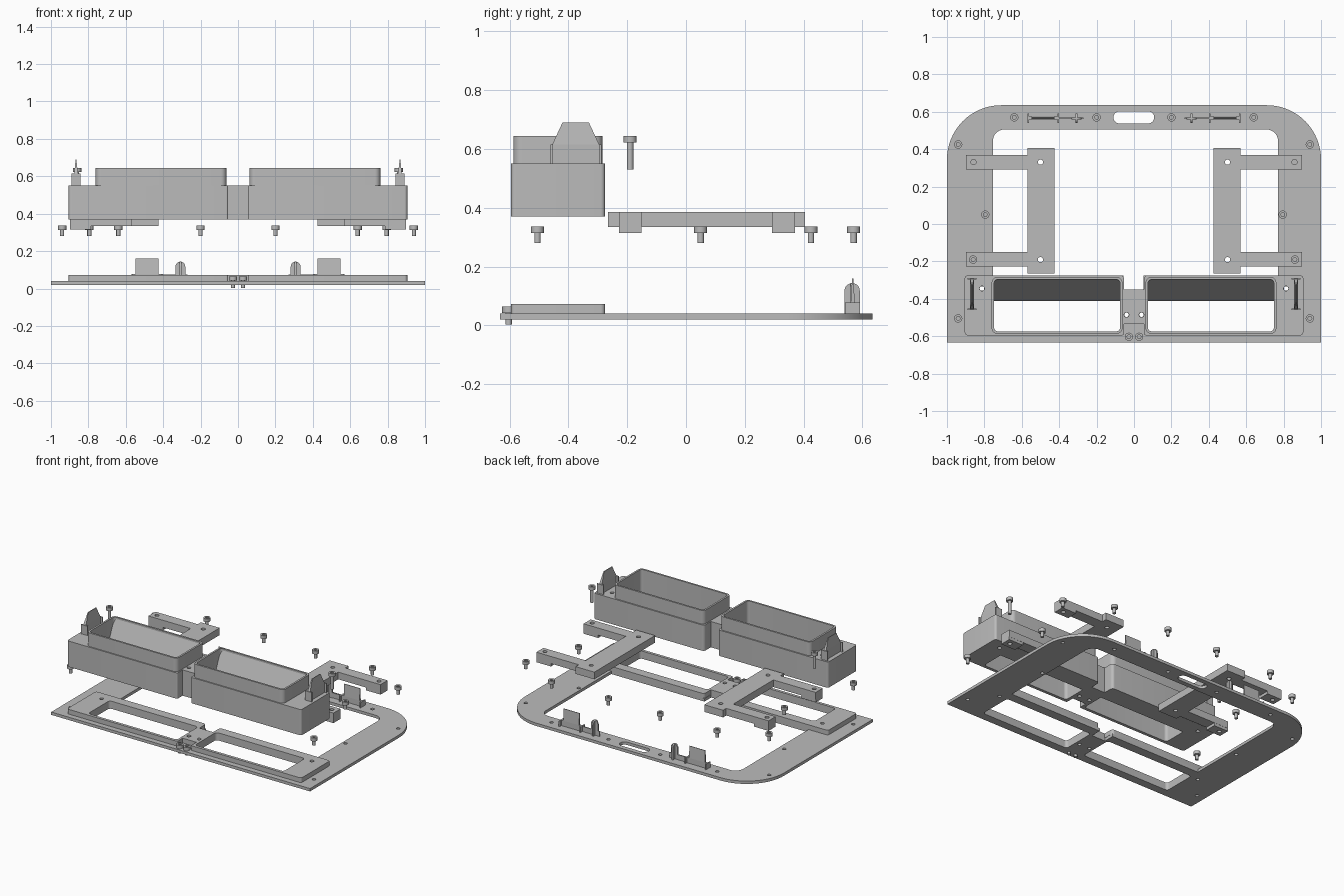
import bpy, bmesh, math
from mathutils import Vector

cube = bpy.data.objects.get("Cube")
if cube:
    bpy.data.objects.remove(cube, do_unlink=True)

grey = bpy.data.materials.new("plain_grey")
grey.use_nodes = True
COLOUR = (0.5, 0.5, 0.5, 1)
grey.diffuse_color = COLOUR
grey.node_tree.nodes["Principled BSDF"].inputs["Base Color"].default_value = COLOUR


def rounded(corners, steps=8):
    """Outline from (x, y, radius) right-angle corners."""
    out = []
    for i, (x, y, r) in enumerate(corners):
        p = Vector((x, y))
        if not r:
            out.append(p)
            continue
        to_prev = (Vector(corners[i - 1][:2]) - p).normalized()
        to_next = (Vector(corners[(i + 1) % len(corners)][:2]) - p).normalized()
        c = p + (to_prev + to_next) * r
        for k in range(steps + 1):
            t = math.pi / 2 * k / steps
            out.append(c - to_next * r * math.cos(t) - to_prev * r * math.sin(t))
    return out


def rect(x0, x1, y0, y1, r=0):
    return rounded([(x0, y0, r), (x1, y0, r), (x1, y1, r), (x0, y1, r)])


def ring(x, y, r, n=20):
    return [(x + r * math.cos(math.tau * k / n), y + r * math.sin(math.tau * k / n)) for k in range(n)]


def finish(obj):
    obj.data.materials.clear()
    obj.data.materials.append(grey)
    bpy.ops.object.select_all(action="DESELECT")
    obj.select_set(True)
    bpy.context.view_layer.objects.active = obj
    bpy.ops.object.shade_smooth_by_angle(angle=math.radians(30))
    return obj


def plate(name, outlines, z0, z1):
    """Flat part: first outline is the rim, nested outlines are holes."""
    curve = bpy.data.curves.new(name, "CURVE")
    curve.dimensions = "2D"
    curve.fill_mode = "BOTH"
    curve.extrude = (z1 - z0) / 2
    for pts in outlines:
        spline = curve.splines.new("POLY")
        spline.points.add(len(pts) - 1)
        for sp, p in zip(spline.points, pts):
            sp.co = (p[0], p[1], 0, 1)
        spline.use_cyclic_u = True
    obj = bpy.data.objects.new(name, curve)
    bpy.context.collection.objects.link(obj)
    bpy.ops.object.select_all(action="DESELECT")
    obj.select_set(True)
    bpy.context.view_layer.objects.active = obj
    bpy.ops.object.convert(target="MESH")
    obj = bpy.context.view_layer.objects.active
    bm = bmesh.new()
    bm.from_mesh(obj.data)
    bmesh.ops.translate(bm, verts=bm.verts, vec=(0, 0, (z0 + z1) / 2))
    bmesh.ops.remove_doubles(bm, verts=bm.verts, dist=1e-5)
    bmesh.ops.recalc_face_normals(bm, faces=bm.faces)
    bm.to_mesh(obj.data)
    bm.free()
    return finish(obj)


def loft(name, bottom, top):
    """Solid between two matching 3D loops."""
    bm = bmesh.new()
    a = [bm.verts.new(p) for p in bottom]
    b = [bm.verts.new(p) for p in top]
    bm.faces.new(a)
    bm.faces.new(b)
    for i in range(len(a)):
        j = (i + 1) % len(a)
        bm.faces.new((a[i], a[j], b[j], b[i]))
    bmesh.ops.recalc_face_normals(bm, faces=bm.faces)
    mesh = bpy.data.meshes.new(name)
    bm.to_mesh(mesh)
    bm.free()
    obj = bpy.data.objects.new(name, mesh)
    bpy.context.collection.objects.link(obj)
    return finish(obj)


def screw(x, y, z0, z_head, z1):
    plate("screw_shaft", [ring(x, y, 0.011)], z0, z_head)
    plate("screw_head_base", [ring(x, y, 0.022)], z_head, z_head + 0.008)
    plate("screw_head", [ring(x, y, 0.022), ring(x, y, 0.011, 6)], z_head + 0.008, z1)


SIDES = ((1, "left"), (-1, "right"))
rim_screws = [(s * x, y) for s, _ in SIDES
              for x, y in ((0.94, -0.505), (0.94, 0.425), (0.795, 0.05), (0.64, 0.57), (0.2, 0.57))]
BACK, FRONT = -0.275, -0.595

# Base plate with its big opening, handle slot, two windows and screw holes
windows = [rect(min(s * 0.07, s * 0.755), max(s * 0.07, s * 0.755), -0.575, -0.34, 0.02) for s, _ in SIDES]
mounts = [(s * x, y) for s, _ in SIDES for x, y in ((0.813, -0.345), (0.04, -0.485))]
outer = rounded([(-1, -0.633, 0), (1, -0.633, 0), (1, 0.635, 0.29), (-1, 0.635, 0.29)], 16)
opening = rounded([(-0.754, BACK, 0), (-0.055, BACK, 0), (-0.055, -0.35, 0), (0.05, -0.35, 0),
                   (0.05, BACK, 0), (0.77, BACK, 0), (0.77, 0.505, 0.06), (-0.754, 0.505, 0.06)])
holes = [ring(x, y, 0.012) for x, y in rim_screws + mounts]
plate("base_plate", [outer, opening, rect(-0.11, 0.108, 0.538, 0.602, 0.0315)] + windows + holes, 0.02, 0.04)


def body_outline(front_notch):
    """Twin-bay outline with a waist in the middle."""
    return rounded([(-0.905, FRONT, 0.015), (-0.053, FRONT, 0.01), (-0.053, front_notch, 0),
                    (0.053, front_notch, 0), (0.053, FRONT, 0.01), (0.905, FRONT, 0.015),
                    (0.905, BACK, 0.015), (0.053, BACK, 0.02), (0.053, -0.35, 0),
                    (-0.053, -0.35, 0), (-0.053, BACK, 0.02), (-0.905, BACK, 0.015)])


mount_holes = [ring(x, y, 0.013) for x, y in mounts]
plate("raised_frame", [body_outline(-0.535)] + windows + mount_holes, 0.04, 0.073)

# Twin box body with open hoppers
bays = [sorted((s * 0.075, s * 0.748)) for s, _ in SIDES]
bay_holes = [rect(a, b, -0.574, -0.297, 0.02) for a, b in bays]
plate("box_body", [body_outline(-0.535)] + bay_holes + mount_holes, 0.37, 0.55)

for (s, side), (a, b), hole in zip(SIDES, bays, bay_holes):
    # Hopper collar and sloped back wall
    plate(side + "_hopper_collar", [rect(a - 0.013, b + 0.013, -0.587, -0.284, 0.03), hole], 0.55, 0.645)
    slope = ((-0.296, 0.635), (-0.412, 0.37), (-0.296, 0.37))
    loft(side + "_hopper_slope", [(a, y, z) for y, z in slope], [(b, y, z) for y, z in slope])

    # Pointed clip on top of the box
    cx = s * 0.866
    low = [(cx + dx, y, 0.55) for dx, y in ((-0.01, -0.455), (0.01, -0.455), (0.01, -0.295), (-0.01, -0.295))]
    mid = [(x, y, 0.615) for x, y, _ in low]
    tip = [(cx + dx, y, 0.69) for dx, y in ((-0.002, -0.42), (0.002, -0.42), (0.002, -0.33), (-0.002, -0.33))]
    loft(side + "_box_clip", low, mid)
    loft(side + "_box_clip_point", mid, tip)
    for y in (-0.46, -0.296):
        plate(side + "_clip_rib", [rect(cx - 0.025, cx + 0.025, y, y + 0.008)], 0.55, 0.615)

    # Wide clip at the back of the base
    x0, x1 = sorted((s * 0.425, s * 0.547))
    e0, e1 = sorted((s * 0.405, s * 0.565))
    plate(side + "_clip_foot", [rect(e0, e1, 0.56, 0.574)], 0.04, 0.078)
    loft(side + "_wide_clip",
         [(x, y, 0.078) for x, y in ((x0, 0.56), (x1, 0.56), (x1, 0.574), (x0, 0.574))],
         [(x, y, 0.16) for x, y in ((x0, 0.565), (x1, 0.565), (x1, 0.569), (x0, 0.569))])
    for x in (e0, e1):
        plate(side + "_wide_clip_rib", [rect(x - 0.004, x + 0.004, 0.54, 0.592)], 0.04, 0.078)

    # Crossed domed peg beside it
    px, py, r = s * 0.308, 0.565, 0.026
    arch = [(-r, 0.04), (r, 0.04)] + [
        (r * math.cos(math.pi * k / 10), 0.118 + r * math.sin(math.pi * k / 10)) for k in range(11)]
    loft(side + "_peg_wide", [(px + u, py - 0.005, z) for u, z in arch], [(px + u, py + 0.005, z) for u, z in arch])
    loft(side + "_peg_deep", [(px - 0.005, py + u, z) for u, z in arch], [(px + 0.005, py + u, z) for u, z in arch])
    p0, p1 = sorted((s * 0.27, s * 0.405))
    plate(side + "_peg_link", [rect(p0, p1, 0.562, 0.57)], 0.04, 0.075)

    # Two-armed bracket with feet
    bracket = [(s * x, y, 0) for x, y in (
        (0.425, -0.265), (0.57, -0.265), (0.57, -0.228), (0.897, -0.228), (0.897, -0.15), (0.57, -0.15),
        (0.57, 0.292), (0.897, 0.292), (0.897, 0.37), (0.57, 0.37), (0.57, 0.405), (0.425, 0.405))]
    bolt_holes = [ring(s * x, y, 0.014) for x in (0.5, 0.858) for y in (-0.19, 0.331)]
    plate(side + "_bracket", [rounded(bracket)] + bolt_holes, 0.335, 0.385)
    f0, f1 = sorted((s * 0.785, s * 0.897))
    for y in (-0.19, 0.331):
        plate(side + "_bracket_foot", [rect(f0, f1, y - 0.038, y + 0.039), ring(s * 0.858, y, 0.014)], 0.315, 0.335)

    # Long bracket screw and small front screw
    screw(s * 0.86, -0.19, 0.53, 0.622, 0.645)
    screw(s * 0.027, -0.603, 0.003, 0.042, 0.065)

# Floating rim screws
for x, y in rim_screws:
    screw(x, y, 0.28, 0.314, 0.337)
